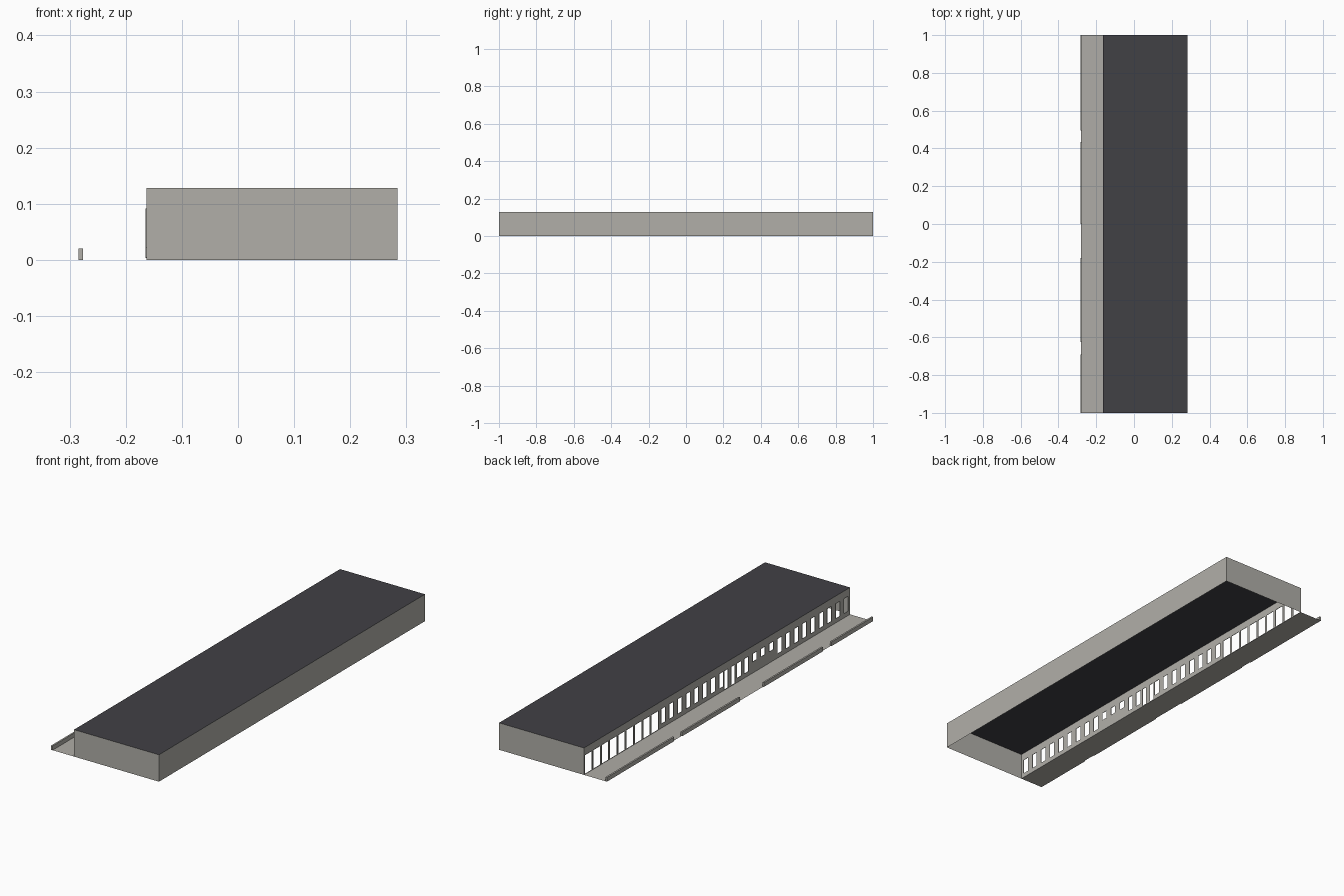
import bpy

if "Cube" in bpy.data.objects:
    bpy.data.objects.remove(bpy.data.objects["Cube"])

# Main dimensions
XF, XB, YE, H = -0.163, 0.284, 1.0, 0.128
TOP, PROUD = 0.092, 0.002


def material(name, rgb):
    m = bpy.data.materials.new(name)
    m.diffuse_color = (*rgb, 1)
    m.use_nodes = True
    m.node_tree.nodes["Principled BSDF"].inputs["Base Color"].default_value = m.diffuse_color
    return m


stone = material("grey stone", (0.44, 0.43, 0.395))
paving = material("grey paving", (0.43, 0.415, 0.385))
slate = material("dark roof", (0.053, 0.052, 0.060))


def mesh_object(name, quads, mat):
    verts = [p for q in quads for p in q]
    faces = [tuple(range(i, i + 4)) for i in range(0, len(verts), 4)]
    me = bpy.data.meshes.new(name)
    me.from_pydata(verts, [], faces)
    me.materials.append(mat)
    ob = bpy.data.objects.new(name, me)
    bpy.context.collection.objects.link(ob)
    return ob


def street_quad(y0, y1, z0, z1, x=XF):
    # rectangle facing -x
    return [(x, y1, z0), (x, y0, z0), (x, y0, z1), (x, y1, z1)]


# Openings on a regular pitch: (centre, half width, sill, head)
openings = []
for k in range(32):
    y = -1 + (k + 0.5) * 2 / 32
    if k == 14:      # pair of tall entrance doors
        openings += [(y - 0.026, 0.013, 0.004, TOP), (y + 0.026, 0.013, 0.004, TOP)]
    elif k >= 23:    # wide ground-level openings
        openings.append((y, 0.025, 0.003, TOP))
    elif 9 <= k <= 11:  # small high windows
        openings.append((y, 0.015, 0.055, TOP))
    else:            # ordinary windows
        openings.append((y - (0.008 if k == 13 else 0), 0.015, 0.022, TOP))

# Street facade built around the openings, with slim projecting surrounds
wall, frames = [], []
prev = -YE
for y, w, z0, z1 in openings:
    a, b = y - w, y + w
    wall += [street_quad(prev, a, 0, H), street_quad(a, b, 0, z0), street_quad(a, b, z1, H)]
    xo = XF - PROUD
    ring = [(a, z0), (b, z0), (b, z1), (a, z1)]
    for (p, q), (r, s) in zip(ring, ring[1:] + ring[:1]):
        frames.append([(XF, p, q), (XF, r, s), (xo, r, s), (xo, p, q)])
    prev = b
wall.append(street_quad(prev, YE, 0, H))
mesh_object("street_facade", wall, stone)
mesh_object("window_surrounds", frames, stone)

# Plain back and end walls, open underneath
mesh_object("plain_walls", [
    [(XB, -YE, 0), (XB, YE, 0), (XB, YE, H), (XB, -YE, H)],
    [(XF, -YE, 0), (XB, -YE, 0), (XB, -YE, H), (XF, -YE, H)],
    [(XB, YE, 0), (XF, YE, 0), (XF, YE, H), (XB, YE, H)],
], stone)

# Flat roof
mesh_object("flat_roof", [[(XF, -YE, H), (XB, -YE, H), (XB, YE, H), (XF, YE, H)]], slate)

# Forecourt strip along the street side
mesh_object("forecourt", [[(-0.28, -YE, 0), (XF, -YE, 0), (XF, YE, 0), (-0.28, YE, 0)]], paving)

# Low boundary walls with gateway gaps
for i, (y0, y1) in enumerate([(-1, -0.69), (-0.625, -0.18), (0, 0.435), (0.495, 1)]):
    bpy.ops.mesh.primitive_cube_add(size=1, location=(-0.28, (y0 + y1) / 2, 0.01))
    ob = bpy.context.object
    ob.name = f"boundary_wall_{i + 1}"
    ob.scale = (0.008, y1 - y0, 0.02)
    ob.data.materials.append(stone)
